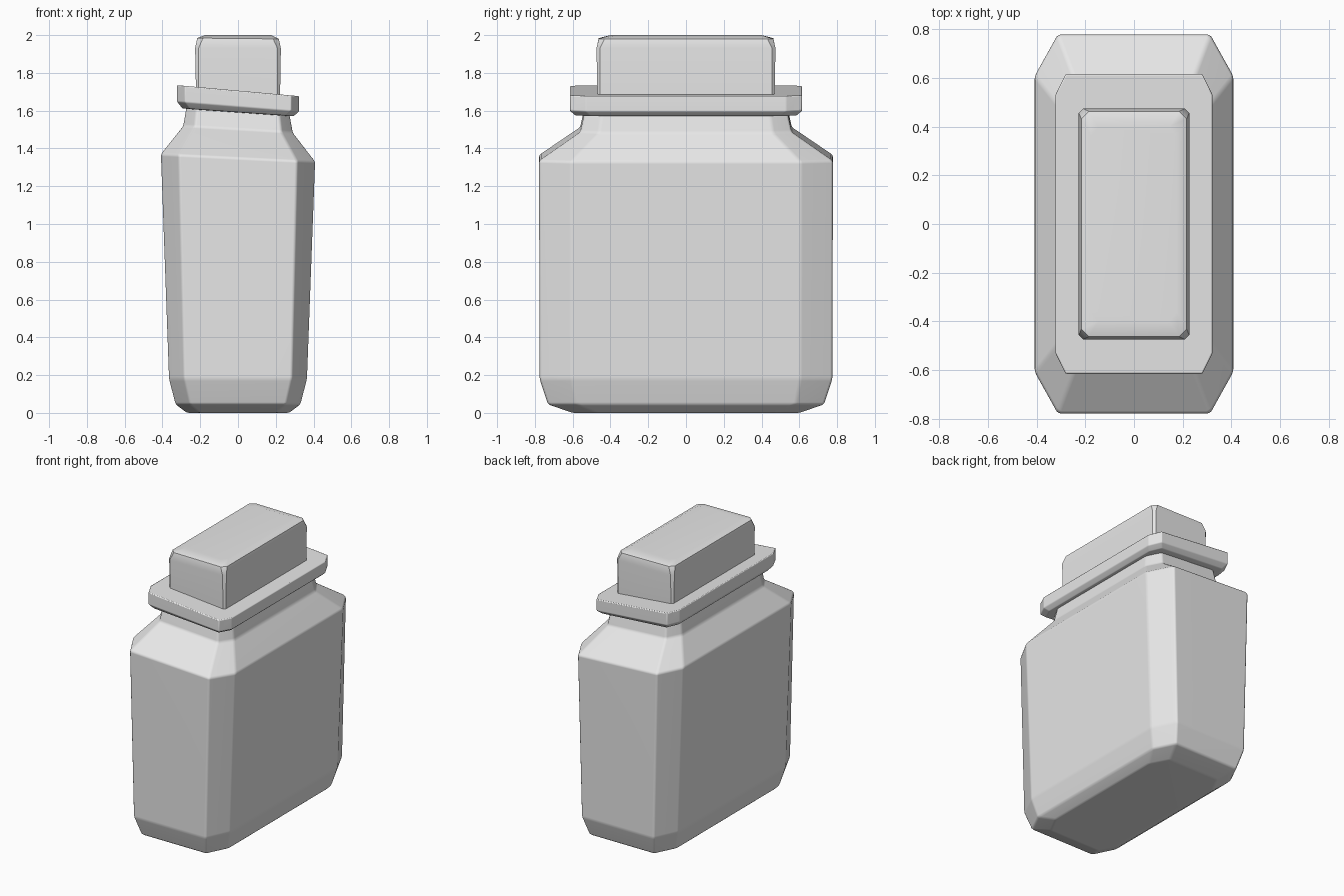
import bpy, bmesh, math

if "Cube" in bpy.data.objects:
    bpy.data.objects.remove(bpy.data.objects["Cube"])

grey = bpy.data.materials.new("light_grey")
grey.diffuse_color = (0.8, 0.8, 0.8, 1)
grey.use_nodes = True
grey.node_tree.nodes["Principled BSDF"].inputs["Base Color"].default_value = grey.diffuse_color


def octagon(hx, hy, cx, cy):
    """Rectangle outline with cut corners, counter-clockwise."""
    return [(hx, -hy + cy), (hx, hy - cy), (hx - cx, hy), (-hx + cx, hy),
            (-hx, hy - cy), (-hx, -hy + cy), (-hx + cx, -hy), (hx - cx, -hy)]


def loft(name, rings, bevel, angle):
    """Skin rings of (half x, half y, corner x, corner y, z, slope along x)."""
    bm = bmesh.new()
    loops = [[bm.verts.new((x, y, z - slope * x)) for x, y in octagon(hx, hy, cx, cy)]
             for hx, hy, cx, cy, z, slope in rings]
    for a, b in zip(loops, loops[1:]):
        for i in range(8):
            j = (i + 1) % 8
            bm.faces.new((a[i], a[j], b[j], b[i]))
    bm.faces.new(loops[0][::-1])
    bm.faces.new(loops[-1])
    bmesh.ops.recalc_face_normals(bm, faces=bm.faces)
    me = bpy.data.meshes.new(name)
    bm.to_mesh(me)
    bm.free()
    me.materials.append(grey)
    ob = bpy.data.objects.new(name, me)
    bpy.context.collection.objects.link(ob)
    # soften the edges
    if bevel:
        mod = ob.modifiers.new("soft_edges", "BEVEL")
        mod.width = bevel
        mod.segments = 2
        mod.limit_method = "ANGLE"
        mod.angle_limit = math.radians(12)
    bpy.ops.object.select_all(action="DESELECT")
    ob.select_set(True)
    bpy.context.view_layer.objects.active = ob
    bpy.ops.object.shade_smooth_by_angle(angle=math.radians(angle))
    weighted = ob.modifiers.new("flat_faces", "WEIGHTED_NORMAL")
    weighted.keep_sharp = True
    return ob


# Body: chamfered foot, flaring walls, sloping shoulder and neck
loft("bottle_body", [
    (0.27, 0.60, 0.07, 0.13, 0.00, 0.00),
    (0.33, 0.73, 0.075, 0.15, 0.045, 0.00),
    (0.365, 0.775, 0.08, 0.17, 0.18, 0.00),
    (0.408, 0.778, 0.095, 0.17, 1.35, 0.05),
    (0.29, 0.56, 0.06, 0.10, 1.50, 0.06),
    (0.265, 0.53, 0.05, 0.09, 1.64, 0.08),
], 0.012, 60)

# Collar: tilted flange with a bevelled underside
loft("collar", [
    (0.26, 0.53, 0.05, 0.09, 1.59, 0.07),
    (0.295, 0.585, 0.04, 0.08, 1.592, 0.07),
    (0.323, 0.615, 0.042, 0.085, 1.622, 0.08),
    (0.323, 0.615, 0.042, 0.085, 1.706, 0.09),
], 0.006, 50)

# Stopper: tall block with a slightly crowned top
loft("stopper", [
    (0.222, 0.468, 0.012, 0.012, 1.66, 0.09),
    (0.227, 0.474, 0.018, 0.018, 1.93, 0.00),
    (0.216, 0.462, 0.03, 0.03, 1.982, 0.01),
    (0.175, 0.40, 0.03, 0.04, 2.00, 0.00),
], 0.0, 32)
